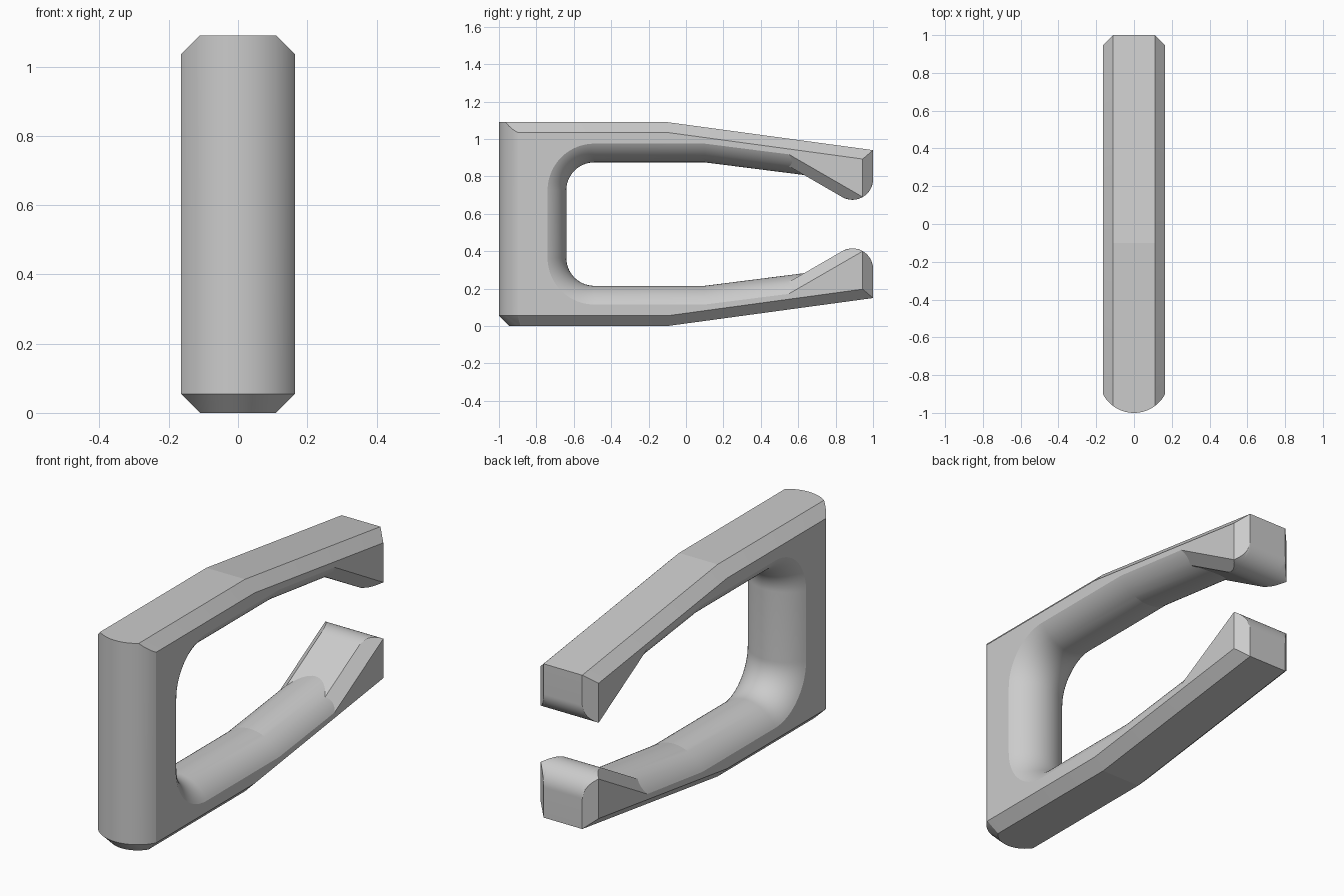
import bpy, bmesh
from math import sqrt, sin, cos, acos, asin, radians

cube = bpy.data.objects.get("Cube")
if cube:
    bpy.data.objects.remove(cube)

HALF, HEIGHT, CH = 0.165, 1.09, 0.055     # half width, height, chamfer
R = 0.186                                 # rounding of spine and inner rim
TIP_Y, TIP_Z, TIP_R = 0.89, 0.785, 0.11   # rounded jaw tip
RAMP = radians(-120)                      # direction the jaw ramp faces
SLOPE_IN, SLOPE_OUT = 0.127, 0.136


def arc(cy, cz, r, a0, a1, n):
    return [(cy + r * cos(a0 + (a1 - a0) * k / n),
             cz + r * sin(a0 + (a1 - a0) * k / n)) for k in range(n + 1)]


def upper_arm(c, inset):
    """Half outline from the back end of the top, round the jaw, to the throat."""
    pts = [(-0.1, HEIGHT - c),
           (1 - c, HEIGHT - c - SLOPE_OUT * (1.1 - c))]
    # rounded jaw tip, narrowed by the chamfer
    cut = acos((TIP_R - c) / TIP_R)
    pts += arc(TIP_Y, TIP_Z, TIP_R, -cut, RAMP + cut, 24)
    # where the ramp meets the underside of the arm
    ny, nz = cos(RAMP), sin(RAMP)
    base = 0.875 + inset + SLOPE_IN * 0.1
    y = (TIP_R - c + TIP_Y * ny - nz * (base - TIP_Z)) / (ny - SLOPE_IN * nz)
    pts += [(y, base - SLOPE_IN * y), (0.1, 0.875 + inset)]
    # rounded throat corner
    pts += arc(-0.49, 0.725, 0.15 + inset, radians(90), radians(180), 20)
    return pts


def outline(x):
    """Closed side outline of the clip at one distance from its middle plane."""
    c = max(0, abs(x) - (HALF - CH))
    inset = R - sqrt(R * R - x * x)
    front = -1 + inset
    foot = -1 + R - sqrt((R - CH + c) ** 2 - x * x)
    top = upper_arm(c, inset)
    bottom = [(y, HEIGHT - z) for y, z in reversed(top)]
    return [(front, HEIGHT - c)] + top + bottom + [(foot, c), (front, CH)]


# Slice positions, evenly spaced by angle round the spine
t_in, t_out = asin((HALF - CH) / R), asin(HALF / R)
side = [R * sin(t_in + (t_out - t_in) * k / 7) for k in range(1, 7)] + [HALF]
middle = [R * sin(t_in * k / 7) for k in range(-6, 7)]
half = [HALF - CH] + side
slices = [-x for x in reversed(half)] + middle + half

# Open clip body, skinned across its width
bm = bmesh.new()
rings = [[bm.verts.new((x, y, z)) for y, z in outline(x)] for x in slices]
n = len(rings[0])
for a, b in zip(rings, rings[1:]):
    for k in range(n):
        j = (k + 1) % n
        bm.faces.new((a[k], a[j], b[j], b[k]))
bm.faces.new(rings[0])
bm.faces.new(rings[-1])
bmesh.ops.remove_doubles(bm, verts=bm.verts, dist=0.0002)
bmesh.ops.recalc_face_normals(bm, faces=bm.faces)
mesh = bpy.data.meshes.new("open_clip")
bm.to_mesh(mesh)
bm.free()

clip = bpy.data.objects.new("open_clip", mesh)
bpy.context.collection.objects.link(clip)

# Plain grey
grey = bpy.data.materials.new("plain_grey")
grey.use_nodes = True
colour = (0.6, 0.6, 0.6, 1)
grey.diffuse_color = colour
grey.node_tree.nodes["Principled BSDF"].inputs["Base Color"].default_value = colour
mesh.materials.append(grey)

# Smooth curves, crisp bends and chamfers
bpy.ops.object.select_all(action='DESELECT')
clip.select_set(True)
bpy.context.view_layer.objects.active = clip
bpy.ops.object.shade_smooth_by_angle(angle=radians(6.5))
